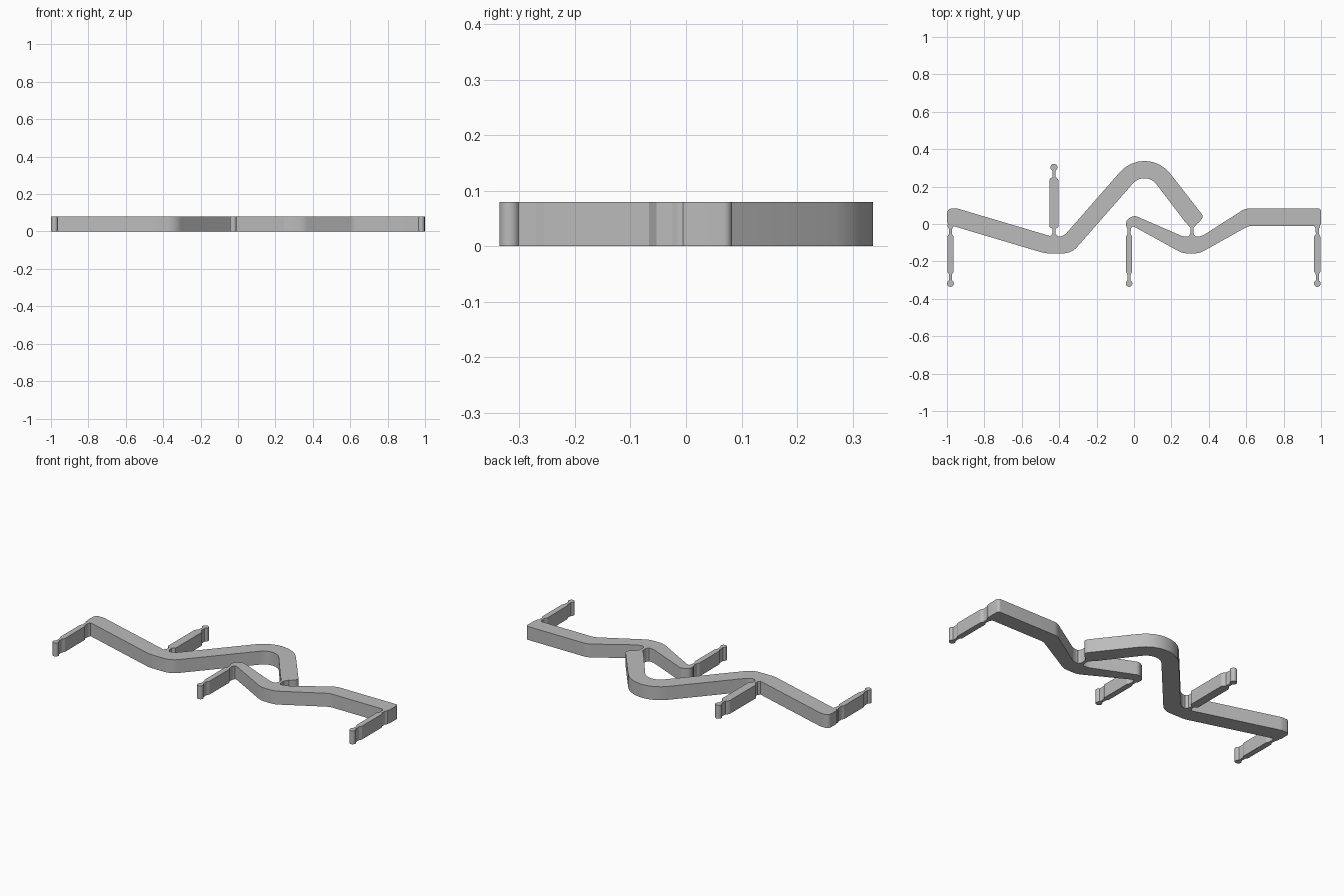
import bpy, bmesh, math
from mathutils import Vector

if "Cube" in bpy.data.objects:
    bpy.data.objects.remove(bpy.data.objects["Cube"])

HEIGHT = 0.08
grey = bpy.data.materials.new("plain grey")
grey.diffuse_color = (0.5, 0.5, 0.5, 1)
grey.use_nodes = True
grey.node_tree.nodes["Principled BSDF"].inputs["Base Color"].default_value = grey.diffuse_color


def rounded(corners, steps=8):
    """Round each corner (x, y, radius) of a closed outline."""
    out = []
    n = len(corners)
    for i, (x, y, r) in enumerate(corners):
        p = Vector((x, y))
        to_prev = Vector(corners[i - 1][:2]) - p
        to_next = Vector(corners[(i + 1) % n][:2]) - p
        room = 0.48 * min(to_prev.length, to_next.length)
        if r > 0.08:
            room *= 1.6
        a, b = to_prev.normalized(), to_next.normalized()
        half = a.angle(b) / 2
        if r == 0:
            out.append(p)
            continue
        r = min(r, room * math.tan(half))
        centre = p + (a + b).normalized() * (r / math.sin(half))
        start = p + a * (r / math.tan(half)) - centre
        end = p + b * (r / math.tan(half)) - centre
        sweep = math.pi - 2 * half
        for k in range(steps + 1):
            t = k / steps
            v = (start * math.sin((1 - t) * sweep) + end * math.sin(t * sweep)) / math.sin(sweep)
            out.append(centre + v)
    return out


def plate(name, outline):
    """Raise a flat outline into a solid of the common height."""
    bm = bmesh.new()
    face = bm.faces.new([bm.verts.new((p[0], p[1], 0)) for p in outline])
    bmesh.ops.remove_doubles(bm, verts=bm.verts[:], dist=0.0003)
    top = bmesh.ops.extrude_face_region(bm, geom=bm.faces[:], use_keep_orig=True)
    bmesh.ops.translate(bm, vec=(0, 0, HEIGHT),
                        verts=[g for g in top["geom"] if isinstance(g, bmesh.types.BMVert)])
    bmesh.ops.recalc_face_normals(bm, faces=bm.faces[:])
    mesh = bpy.data.meshes.new(name)
    bm.to_mesh(mesh)
    bm.free()
    mesh.materials.append(grey)
    obj = bpy.data.objects.new(name, mesh)
    bpy.context.collection.objects.link(obj)
    bpy.ops.object.select_all(action="DESELECT")
    obj.select_set(True)
    bpy.context.view_layer.objects.active = obj
    bpy.ops.object.shade_smooth_by_angle(angle=math.radians(25))
    return obj


def turned(name, x, profile, cap=None):
    """Plate symmetric about x from (half width, y) pairs, with an optional round end."""
    right = [(x + w, y) for w, y in profile]
    left = [(x - w, y) for w, y in reversed(profile)]
    tip = []
    if cap:
        cy, r, sign = cap
        a0 = math.asin(profile[-1][0] / r)
        for k in range(21):
            a = a0 + (2 * math.pi - 2 * a0) * k / 20
            tip.append((x + r * math.sin(a), cy - sign * r * math.cos(a)))
        right, left = right[:-1], left[1:]
    plate(name, right + tip + left)


# Long bent bar with the hump
plate("long_bar", rounded([
    (-1.0, 0.083, 0.03), (-0.945, 0.083, 0.08), (-0.44, -0.067, 0.12),
    (-0.377, -0.067, 0.06), (0.064, 0.436, 0.174), (0.374, 0.038, 0.025),
    (0.34, 0.002, 0.03), (0.284, -0.003, 0.03), (0.06, 0.292, 0.082),
    (-0.334, -0.157, 0.10), (-0.476, -0.157, 0.16), (-1.0, -0.001, 0.025)]))

# Short bent bar
plate("short_bar", rounded([
    (0.003, 0.046, 0.035), (0.262, -0.067, 0.08), (0.36, -0.067, 0.08),
    (0.595, 0.083, 0.08), (1.0, 0.083, 0.015), (1.0, -0.010, 0.015),
    (0.613, -0.010, 0.08), (0.35, -0.157, 0.10), (0.26, -0.157, 0.10),
    (0.0, -0.014, 0.03), (-0.042, -0.014, 0.012), (-0.042, 0.022, 0.03)]))

# Three slim legs toward the front
for leg_name, leg_x in (("left_leg", -0.981), ("middle_leg", -0.026), ("right_leg", 0.98)):
    turned(leg_name, leg_x, [
        (0.016, -0.004), (0.015, -0.015), (0.009, -0.025), (0.008, -0.053),
        (0.0165, -0.067), (0.0165, -0.255), (0.008, -0.270), (0.008, -0.302)],
        cap=(-0.318, 0.018, -1))

# Wider leg toward the back
turned("back_leg", -0.428, [
    (0.022, -0.070), (0.017, -0.061), (0.009, -0.052), (0.008, -0.027),
    (0.025, -0.015), (0.025, 0.232), (0.020, 0.242), (0.009, 0.252),
    (0.008, 0.286)], cap=(0.303, 0.019, 1))

# Thin hinge joining both bars
turned("hinge", 0.31, [
    (0.026, 0.004), (0.020, -0.008), (0.009, -0.020), (0.008, -0.048),
    (0.013, -0.060), (0.022, -0.070)])
